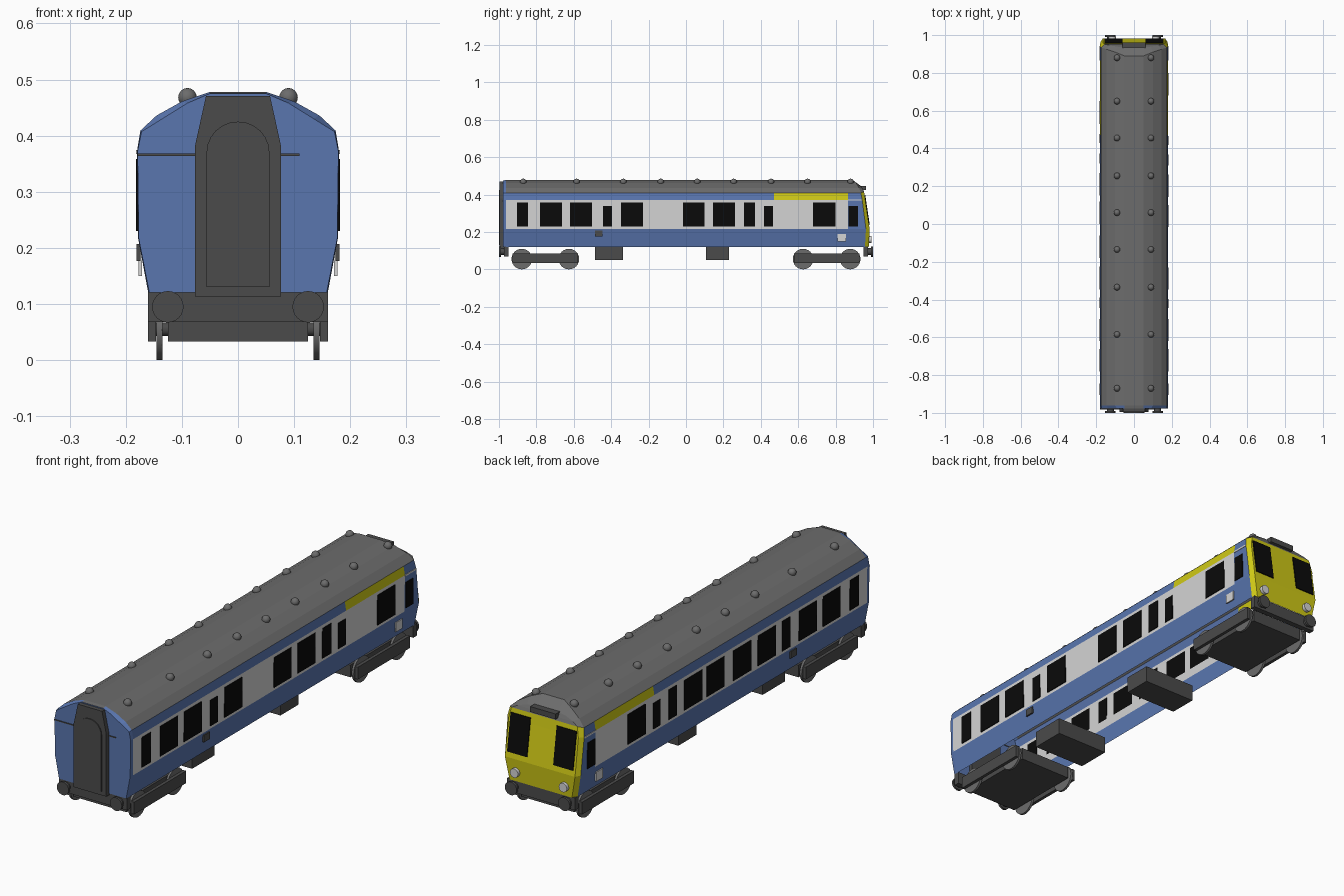
import bpy, bmesh, math
from mathutils import Matrix, Vector

if "Cube" in bpy.data.objects:
    bpy.data.objects.remove(bpy.data.objects["Cube"])


def material(name, rgb):
    m = bpy.data.materials.new(name)
    m.diffuse_color = (*rgb, 1)
    m.use_nodes = True
    m.node_tree.nodes["Principled BSDF"].inputs["Base Color"].default_value = m.diffuse_color
    return m


BLUE = material("blue", (0.10, 0.18, 0.43))
WHITE = material("off white", (0.66, 0.66, 0.66))
YELLOW = material("yellow", (0.62, 0.58, 0.008))
ROOF = material("roof grey", (0.15, 0.15, 0.15))
DARK = material("dark grey", (0.07, 0.07, 0.07))
BLACK = material("black", (0.003, 0.003, 0.003))


def finish(name, bm, *mats, smooth=False):
    bmesh.ops.recalc_face_normals(bm, faces=bm.faces)
    me = bpy.data.meshes.new(name)
    bm.to_mesh(me)
    bm.free()
    for m in mats:
        me.materials.append(m)
    ob = bpy.data.objects.new(name, me)
    bpy.context.collection.objects.link(ob)
    if smooth:
        bpy.context.view_layer.objects.active = ob
        ob.select_set(True)
        bpy.ops.object.shade_smooth_by_angle(angle=math.radians(40))
        ob.select_set(False)
    return ob


def boxes(name, mat, spans, tilt=0):
    """Each span is (x0, x1, y0, y1, z0, z1)."""
    bm = bmesh.new()
    for x0, x1, y0, y1, z0, z1 in spans:
        c = Vector(((x0 + x1) / 2, (y0 + y1) / 2, (z0 + z1) / 2))
        s = Matrix.Diagonal((x1 - x0, y1 - y0, z1 - z0, 1))
        bmesh.ops.create_cube(bm, size=1, matrix=Matrix.Translation(c) @ Matrix.Rotation(tilt, 4, 'X') @ s)
    return finish(name, bm, mat)


def cylinders(name, mat, items, axis):
    """Each item is (centre, radius, length)."""
    bm = bmesh.new()
    rot = Matrix.Rotation(math.pi / 2, 4, 'Y' if axis == 'X' else 'X')
    for c, r, length in items:
        bmesh.ops.create_cone(bm, cap_ends=True, segments=24, radius1=r, radius2=r, depth=length,
                              matrix=Matrix.Translation(c) @ rot)
    return finish(name, bm, mat, smooth=True)


def prism(name, mat, outline, y0, y1):
    bm = bmesh.new()
    f = bm.faces.new([bm.verts.new((x, y0, z)) for x, z in outline])
    r = bmesh.ops.extrude_face_region(bm, geom=[f])
    bmesh.ops.translate(bm, vec=(0, y1 - y0, 0), verts=[v for v in r["geom"] if isinstance(v, bmesh.types.BMVert)])
    return finish(name, bm, mat)


# Body shell: half cross-section lofted along y, open underneath
PROF = [(0.16, 0.12), (0.178, 0.217), (0.18, 0.372), (0.174, 0.409), (0.145, 0.436), (0.10, 0.461), (0.05, 0.478)]
FRONT = [(0.158, 0.12), (0.177, 0.217), (0.179, 0.372), (0.172, 0.407), (0.135, 0.430), (0.09, 0.458), (0.05, 0.475)]
NOSE = [(0.147, 0.12), (0.165, 0.215), (0.164, 0.372), (0.155, 0.415), (0.13, 0.428), (0.09, 0.440), (0.05, 0.446)]
NOSE_Y = [0.977, 0.982, 0.958, 0.952, 0.946, 0.939, 0.935]
SHOULDER_Y = [0.957, 0.962, 0.942, 0.935, 0.925, 0.91, 0.89]

rings = [[(x, -0.978, z) for x, z in FRONT]]
for y in (-0.962, 0.47, 0.865):
    rings.append([(x, y, z) for x, z in PROF])
rings.append([(x, y, z) for (x, z), y in zip(PROF, SHOULDER_Y)])
rings.append([(x, y, z) for (x, z), y in zip(NOSE, NOSE_Y)])


def row_colour(row, seg):
    if row >= 3:
        return 0 if seg == 0 else 3
    if seg == 4:
        return 2
    if row == 2 and seg == 2:
        return 2
    if row == 1 and seg in (1, 2):
        return 1
    return 0


bm = bmesh.new()
grid = [[[bm.verts.new((s * x, y, z)) for x, y, z in ring] for s in (1, -1)] for ring in rings]
for seg in range(5):
    a, b = grid[seg], grid[seg + 1]
    for side in (0, 1):
        for row in range(6):
            f = bm.faces.new((a[side][row], a[side][row + 1], b[side][row + 1], b[side][row]))
            f.material_index = row_colour(row, seg)
    f = bm.faces.new((a[0][6], a[1][6], b[1][6], b[0][6]))
    f.material_index = 3
for end, low, high in ((grid[0], 0, 0), (grid[-1], 2, 3)):
    for row in range(6):
        f = bm.faces.new((end[0][row], end[0][row + 1], end[1][row + 1], end[1][row]))
        f.material_index = low if row < 3 else high
finish("body_shell", bm, BLUE, WHITE, YELLOW, ROOF)

# Side windows: (start, end, top)
T, S = 0.358, 0.34
RIGHT = [(-0.904, -0.845, T), (-0.78, -0.663, T), (-0.62, -0.503, T), (-0.444, -0.396, S), (-0.348, -0.23, T),
         (-0.016, 0.10, T), (0.144, 0.262, T), (0.31, 0.369, T), (0.417, 0.465, S), (0.68, 0.80, T), (0.87, 0.92, S)]
LEFT = [(-0.904, -0.845, T), (-0.78, -0.663, T), (-0.62, -0.503, T), (-0.444, -0.39, T), (-0.346, -0.226, T),
        (-0.18, -0.06, T), (0.0, 0.118, T), (0.15, 0.27, T), (0.32, 0.374, T), (0.43, 0.477, S), (0.53, 0.65, T),
        (0.87, 0.92, S)]
boxes("right_windows", BLACK, [(0.1785, 0.182, a, b, 0.23, t) for a, b, t in RIGHT])
boxes("left_windows", BLACK, [(-0.182, -0.1785, a, b, 0.23, t) for a, b, t in LEFT])


def both(x0, x1, *rest):
    return [(x0, x1, *rest), (-x1, -x0, *rest)]


# Small side plates and cab stripe
boxes("side_label_plates", WHITE, both(0.171, 0.177, 0.81, 0.855, 0.15, 0.19))
boxes("cab_stripes", WHITE, both(0.178, 0.182, 0.865, 0.942, 0.367, 0.374))
boxes("side_vents", DARK, both(0.174, 0.181, -0.487, -0.447, 0.177, 0.207))

# Cab end: windscreens, lamps, roof indicator box
boxes("cab_windscreens", BLACK, both(0.062, 0.155, 0.9645, 0.9705, 0.237, 0.397), tilt=math.atan(0.15))
cylinders("cab_lamps", WHITE, [((s * 0.115, 0.983, 0.16), 0.019, 0.02) for s in (1, -1)], 'Y')
boxes("roof_indicator", DARK, [(-0.06, 0.06, 0.925, 0.962, 0.424, 0.447)])

# Gangway with arched door at the front end
half = [(0.077, 0.113), (0.077, 0.38), (0.057, 0.471)]
prism("gangway", DARK, half + [(-x, z) for x, z in reversed(half)], -0.996, -0.96)
arch = [(0.056 * math.cos(t), 0.37 + 0.055 * math.sin(t)) for t in [math.pi * i / 12 for i in range(13)]]
prism("gangway_door", DARK, [(-0.056, 0.13), (0.056, 0.13)] + arch, -1.0, -0.995)
boxes("front_handrail", DARK, [(-0.179, -0.07, -0.981, -0.976, 0.364, 0.368), (0.07, 0.11, -0.981, -0.976, 0.364, 0.368)])

# Buffer beams and buffers
boxes("buffer_beams", DARK, [(-0.16, 0.16, s * 0.962 - 0.012, s * 0.962 + 0.012, 0.068, 0.121) for s in (1, -1)])
buffers = []
for s in (1, -1):
    for e in (1, -1):
        buffers.append(((s * 0.125, e * 0.995, 0.095), 0.028, 0.01))
        buffers.append(((s * 0.125, e * 0.978, 0.095), 0.018, 0.032))
cylinders("buffers", DARK, buffers, 'Y')

# Bogies and wheels
for name, e in (("front", -1), ("rear", 1)):
    y0, y1 = e * 0.752 - 0.175, e * 0.752 + 0.175
    boxes(name + "_bogie", DARK, [(-0.125, 0.125, y0, y1, 0.033, 0.085)] + both(0.146, 0.16, y0, y1, 0.033, 0.085))
    cylinders(name + "_wheels", ROOF, [((s * 0.14, e * y, 0.055), 0.055, 0.01)
                                       for s in (1, -1) for y in (0.878, 0.626)], 'X')
    cylinders(name + "_axles", DARK, [((0, e * y, 0.055), 0.012, 0.30) for y in (0.878, 0.626)], 'X')

# Equipment boxes under the floor
boxes("underfloor_boxes", DARK, [(-0.125, 0.125, -0.487, -0.337, 0.05, 0.122), (-0.125, 0.125, 0.107, 0.23, 0.05, 0.122)])

# Roof vents
bm = bmesh.new()
for y in (0.88, 0.65, 0.455, 0.255, 0.06, -0.135, -0.335, -0.585, -0.87):
    for s in (1, -1):
        bmesh.ops.create_uvsphere(bm, u_segments=14, v_segments=8, radius=0.017,
                                  matrix=Matrix.Translation((s * 0.09, y, 0.468)))
finish("roof_vents", bm, ROOF, smooth=True)
